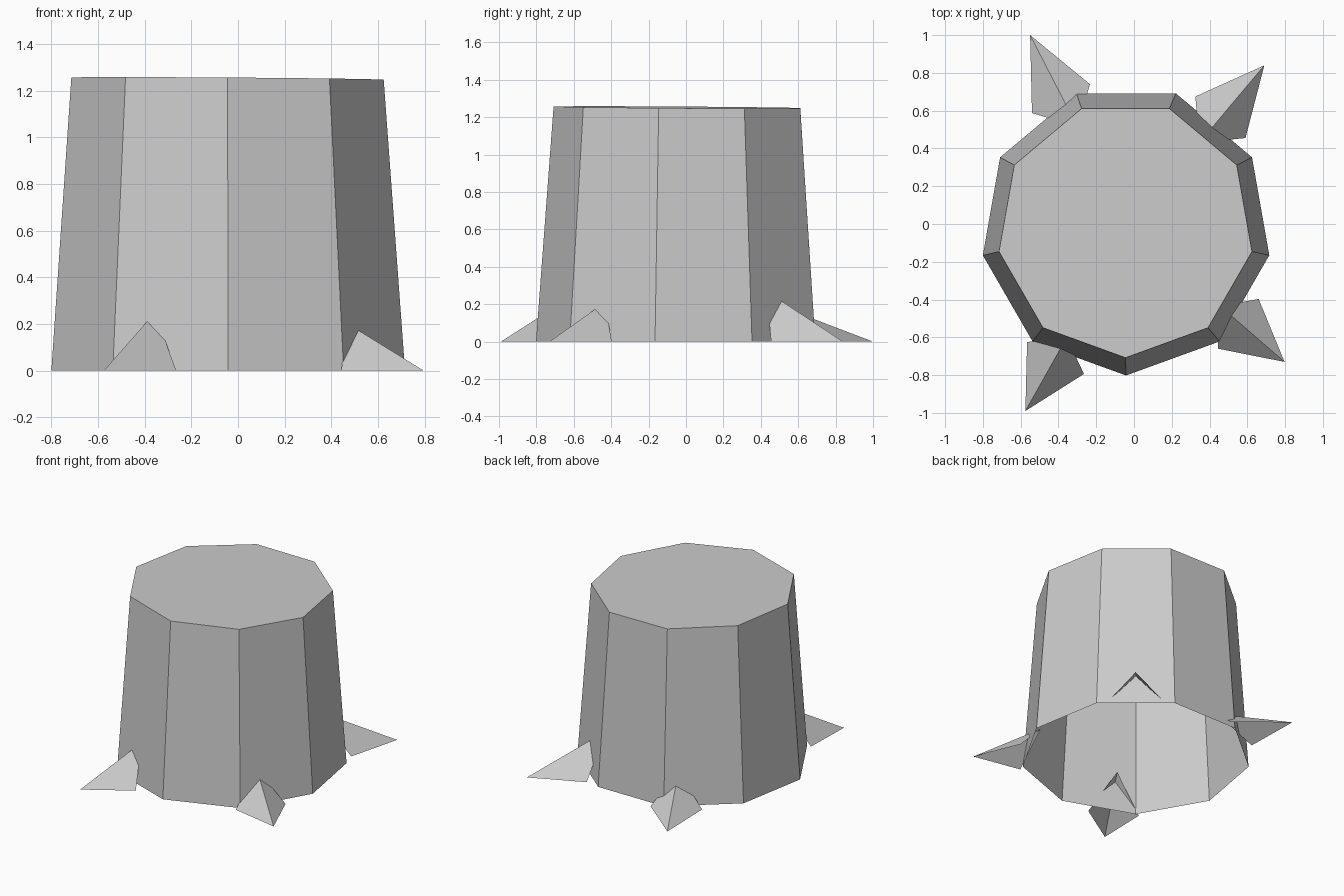
import bpy
import bmesh
from math import cos, sin, radians
from mathutils import Vector

cube = bpy.data.objects.get("Cube")
if cube:
    bpy.data.objects.remove(cube, do_unlink=True)

# Single plain grey material
grey = bpy.data.materials.new("plain_grey")
grey.use_nodes = True
colour = (0.6, 0.6, 0.6, 1)
grey.diffuse_color = colour
bsdf = next(n for n in grey.node_tree.nodes if n.type == 'BSDF_PRINCIPLED')
bsdf.inputs["Base Color"].default_value = colour


def finish(bm, name):
    mesh = bpy.data.meshes.new(name)
    bm.to_mesh(mesh)
    bm.free()
    mesh.materials.append(grey)
    obj = bpy.data.objects.new(name, mesh)
    bpy.context.collection.objects.link(obj)
    return obj


# Stump: tapered nine-sided trunk, open underneath, with a slightly tilted cut
SIDES = 9


def ring(bm, centre, radius, height):
    verts = []
    for i in range(SIDES):
        a = radians(-90 + 360 * i / SIDES)
        x, y = centre[0] + radius * cos(a), centre[1] + radius * sin(a)
        verts.append(bm.verts.new((x, y, height(x, y))))
    return verts


bm = bmesh.new()
low = ring(bm, (-0.042, -0.032), 0.77, lambda x, y: 0)
high = ring(bm, (-0.045, -0.028), 0.68, lambda x, y: 1.252 - 0.007 * (x + y))
for i in range(SIDES):
    j = (i + 1) % SIDES
    bm.faces.new((low[i], low[j], high[j], high[i]))
bm.faces.new(high)
finish(bm, "trunk")


# Roots: two sloping faces meeting at a ridge that runs into the trunk
def root(name, tip, side_a, side_b, apex):
    bm = bmesh.new()
    t, a, b = (bm.verts.new((*p, 0)) for p in (tip, side_a, side_b))
    top = bm.verts.new(apex)
    for tri in ((t, a, top), (t, top, b)):
        face = bm.faces.new(tri)
        face.normal_update()
        if face.normal.dot(Vector((0, 0, 1))) < 0:
            face.normal_flip()
    finish(bm, name)


root("back_left_root", (0.69, 0.84), (0.325, 0.675), (0.59, 0.455), (0.345, 0.43, 0.27))
root("back_right_root", (-0.55, 1.0), (-0.54, 0.587), (-0.233, 0.74), (-0.30, 0.515, 0.185))
root("front_right_root", (-0.575, -0.99), (-0.566, -0.625), (-0.265, -0.794), (-0.356, -0.60, 0.25))
root("front_left_root", (0.797, -0.73), (0.444, -0.66), (0.66, -0.397), (0.456, -0.434, 0.21))
